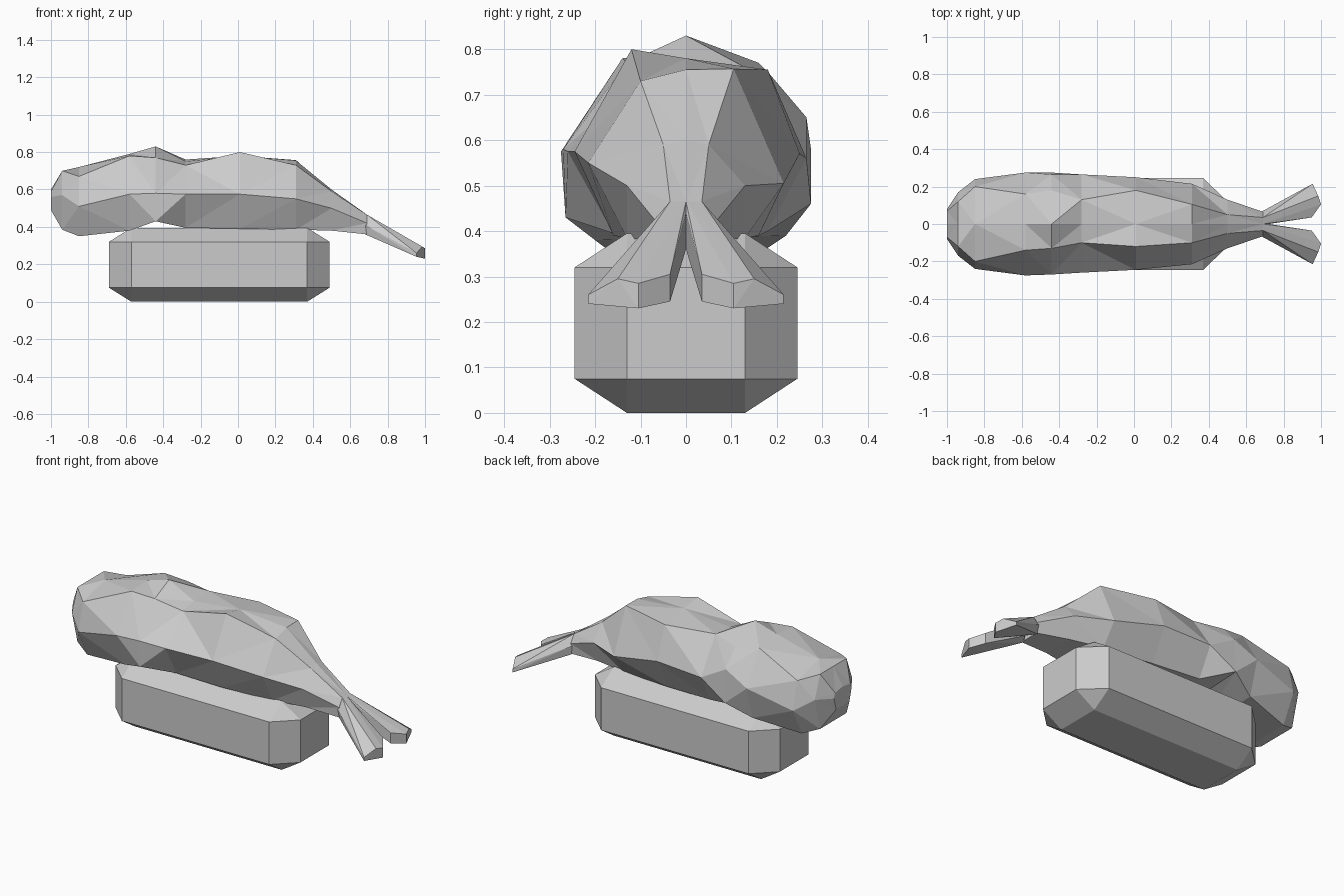
import bpy
import bmesh

default_cube = bpy.data.objects.get("Cube")
if default_cube:
    bpy.data.objects.remove(default_cube, do_unlink=True)

# One plain grey for every part
grey = bpy.data.materials.new("stone grey")
grey.use_nodes = True
colour = (0.6, 0.6, 0.6, 1)
grey.diffuse_color = colour
grey.node_tree.nodes["Principled BSDF"].inputs["Base Color"].default_value = colour


def finish(name, bm):
    """Turn a bmesh into a flat-shaded object with outward normals."""
    bmesh.ops.recalc_face_normals(bm, faces=bm.faces[:])
    mesh = bpy.data.meshes.new(name)
    bm.to_mesh(mesh)
    bm.free()
    mesh.materials.append(grey)
    obj = bpy.data.objects.new(name, mesh)
    bpy.context.collection.objects.link(obj)
    return obj


def convex_part(name, points):
    """Wrap a faceted block around a few points."""
    bm = bmesh.new()
    for point in points:
        bm.verts.new(point)
    result = bmesh.ops.convex_hull(bm, input=bm.verts[:])
    loose = [v for v in result["geom_interior"] if isinstance(v, bmesh.types.BMVert)]
    bmesh.ops.delete(bm, geom=loose, context="VERTS")
    bmesh.ops.dissolve_limit(bm, angle_limit=0.01, verts=bm.verts[:], edges=bm.edges[:])
    return finish(name, bm)


def loft(name, rings):
    """Skin matching rings with triangles and cap both ends."""
    bm = bmesh.new()
    skins = [[bm.verts.new(p) for p in ring] for ring in rings]
    for a, b in zip(skins, skins[1:]):
        count = len(a)
        for i in range(count):
            j = (i + 1) % count
            bm.faces.new((a[i], a[j], b[j], b[i]))
    bm.faces.new(skins[0])
    bm.faces.new(skins[-1])
    bmesh.ops.triangulate(bm, faces=bm.faces[:], quad_method="SHORT_EDGE")
    return finish(name, bm)


# Plinth: a long block with every edge chamfered
middle_x = -0.1
inner_x, outer_x = 0.47, 0.59
inner_y, outer_y = 0.13, 0.245
plinth_points = []
for sx in (-1, 1):
    for sy in (-1, 1):
        for z in (0, 0.395):
            plinth_points.append((middle_x + sx * inner_x, sy * inner_y, z))
        for z in (0.075, 0.32):
            plinth_points.append((middle_x + sx * outer_x, sy * inner_y, z))
            plinth_points.append((middle_x + sx * inner_x, sy * outer_y, z))
convex_part("plinth", plinth_points)

# Body sections: x, crown height, then (half width, height) of the
# shoulder, flank and belly corners on the front and back halves
sections = [
    (-1.0, .60, (.07, .59), (.08, .56), (.06, .49), None),
    (-.94, .70, (.12, .70), (.17, .57), (.12, .385), None),
    (-.85, .72, (.20, .67), (.24, .51), (.16, .35), None),
    (-.58, .79, (.14, .78), (.275, .575), (.2, .38), ((.16, .77), (.275, .58), (.22, .39))),
    (-.44, .83, (.13, .77), (.27, .58), (.265, .43), ((.18, .75), (.265, .65), (.275, .46))),
    (-.28, .75, (.10, .73), (.26, .575), (.16, .395), ((.13, .76), (.265, .56), (.18, .4))),
    (.01, .78, (.12, .80), (.245, .575), (.16, .39), ((.18, .755), (.25, .57), (.16, .39))),
    (.31, .755, (.10, .73), (.215, .55), (.13, .385), ((.105, .757), (.215, .505), (.13, .385))),
    (.50, .60, (.05, .59), (.13, .50), (.09, .38), None),
    (.69, .465, (.035, .465), (.065, .42), (.06, .36), None),
]
rings = []
for x, crown, shoulder, flank, belly, back in sections:
    front = (shoulder, flank, belly)
    ring = [(x, 0, crown)]
    ring += [(x, -w, z) for w, z in front]
    ring += [(x, w, z) for w, z in reversed(back or front)]
    rings.append(ring)
loft("body", rings)

# Tail flippers: one tapered block, mirrored to the other side
for side, label in ((1, "left"), (-1, "right")):
    root = [(.69, 0, .465), (.69, .035, .465), (.68, .065, .41), (.68, .055, .36), (.72, 0, .36), (.72, 0, .44)]
    tip = [(.95, .035, .305), (.95, .035, .245), (1, .105, .285), (1, .105, .23),
           (.985, .15, .295), (.955, .215, .26), (.955, .215, .24)]
    convex_part(label + "_tail_flipper", [(x, side * y, z) for x, y, z in root + tip])
